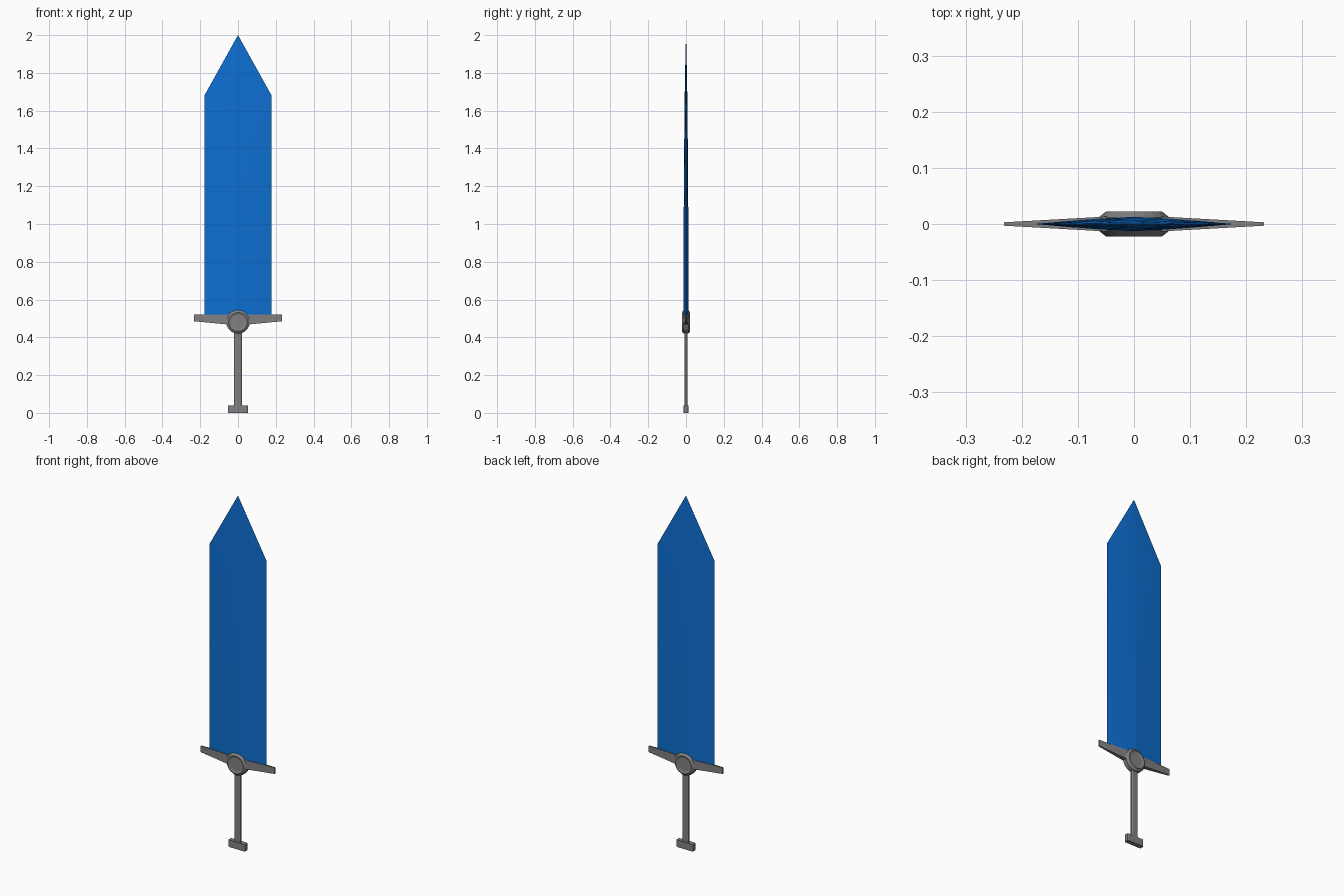
import bpy, bmesh, math

cube = bpy.data.objects.get("Cube")
if cube:
    bpy.data.objects.remove(cube, do_unlink=True)


def material(name, colour):
    mat = bpy.data.materials.new(name)
    mat.use_nodes = True
    mat.diffuse_color = colour
    mat.node_tree.nodes["Principled BSDF"].inputs["Base Color"].default_value = colour
    return mat


BLUE = material("blade blue", (0.004, 0.16, 0.65, 1))
GREY = material("metal grey", (0.22, 0.22, 0.22, 1))


def finish(bm, name, mat):
    bmesh.ops.remove_doubles(bm, verts=bm.verts, dist=1e-5)
    bmesh.ops.recalc_face_normals(bm, faces=bm.faces)
    mesh = bpy.data.meshes.new(name)
    bm.to_mesh(mesh)
    bm.free()
    mesh.materials.append(mat)
    obj = bpy.data.objects.new(name, mesh)
    bpy.context.collection.objects.link(obj)
    return obj


def loft(name, mat, rings):
    """Join closed rings of equal length and cap both ends."""
    bm = bmesh.new()
    rows = [[bm.verts.new(p) for p in ring] for ring in rings]
    n = len(rows[0])
    for low, high in zip(rows, rows[1:]):
        for i in range(n):
            j = (i + 1) % n
            bm.faces.new((low[i], low[j], high[j], high[i]))
    bm.faces.new(rows[0][::-1])
    bm.faces.new(rows[-1])
    return finish(bm, name, mat)


# Blade: shallow lens section, thinning towards the tip
def blade_ring(z, half_width, depth):
    ring = []
    for i in range(16):
        a = i * math.tau / 16
        u = math.cos(a)
        y = depth * (1 - abs(u) ** 1.25) * (1 if a < math.pi else -1)
        ring.append((half_width * u, y, z))
    return ring


blade = loft("blade", BLUE, [blade_ring(*row) for row in (
    (0.50, 0.178, 0.013), (1.0, 0.178, 0.0125), (1.38, 0.178, 0.010),
    (1.68, 0.178, 0.007), (1.84, 0.089, 0.004), (2.0, 0.0003, 0.0002))])
bpy.context.view_layer.objects.active = blade
blade.select_set(True)
bpy.ops.object.shade_smooth_by_angle(angle=math.radians(5))
blade.select_set(False)

# Crossguard: tapers in height and thickness towards both ends
loft("crossguard", GREY, [
    [(x, -d, bottom), (x, d, bottom), (x, d, 0.52), (x, -d, 0.52)]
    for x, d, bottom in ((-0.232, 0.003, 0.485), (0, 0.016, 0.463), (0.232, 0.003, 0.485))])


# Grip and pommel: bars with bevelled vertical edges
def bar(name, half_width, half_depth, bottom, top, chamfer):
    w, d = half_width, half_depth
    cx, cy = chamfer
    section = [(w, d - cy), (w - cx, d), (cx - w, d), (-w, d - cy),
               (-w, cy - d), (cx - w, -d), (w - cx, -d), (w, cy - d)]
    loft(name, GREY, [[(x, y, z) for x, y in section] for z in (bottom, top)])


bar("grip", 0.02, 0.008, 0.03, 0.46, (0.007, 0.004))
bar("pommel", 0.052, 0.013, 0, 0.04, (0.006, 0.003))

# Round boss: chamfered rim with a recessed dish on each face
half = [(0.036, 0.017), (0.044, 0.019), (0.050, 0.022), (0.063, 0.012)]
profile = half + [(r, -y) for r, y in reversed(half)]
SIDES = 20
loft("guard_boss", GREY, [
    [(r * math.cos(i * math.tau / SIDES), y, 0.482 + r * math.sin(i * math.tau / SIDES))
     for i in range(SIDES)] for r, y in profile])
